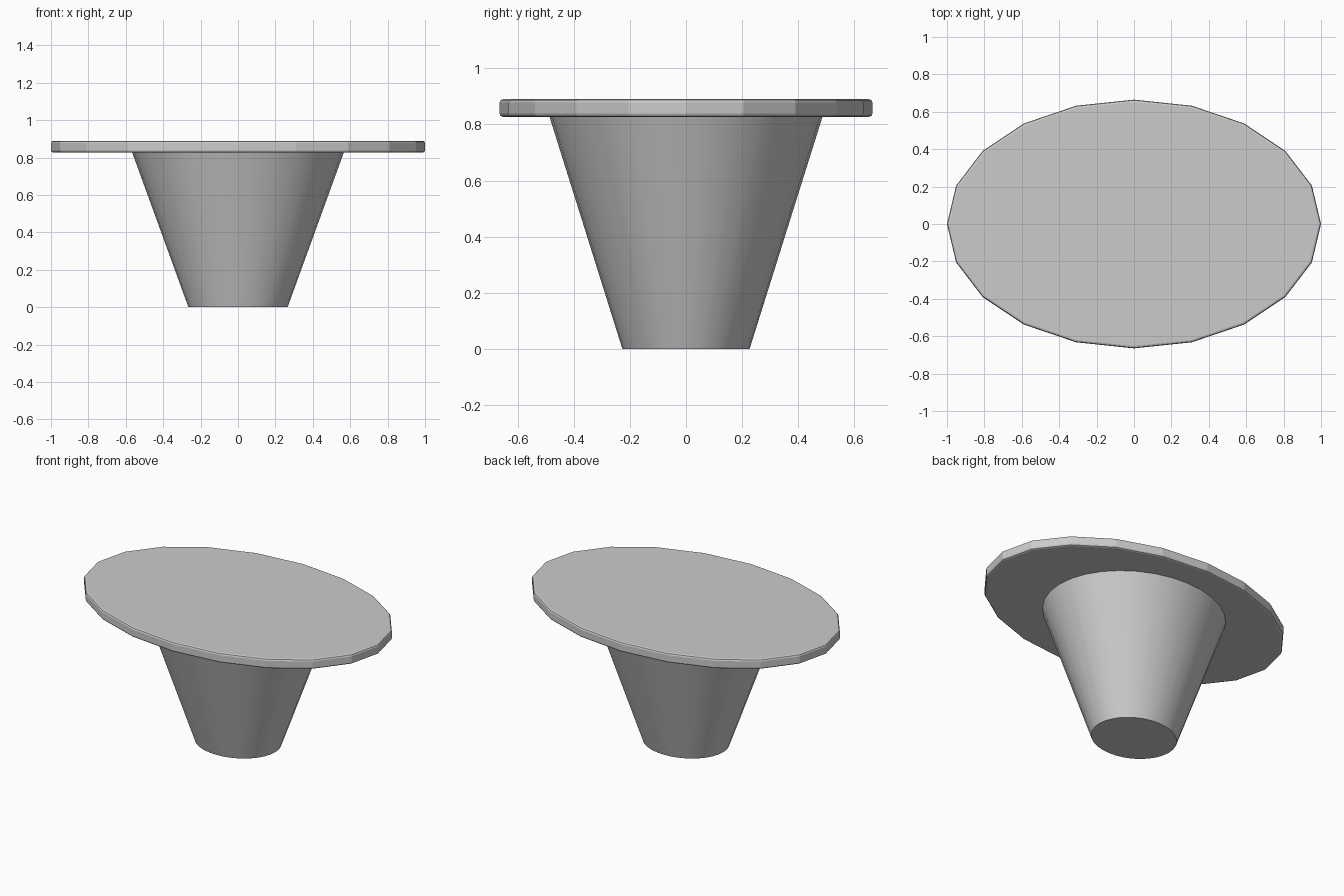
import bpy, bmesh
from math import cos, sin, tau, radians

if "Cube" in bpy.data.objects:
    bpy.data.objects.remove(bpy.data.objects["Cube"])


def elliptical_frustum(name, sides, bottom, top):
    """Each ring is (x radius, y radius, z)."""
    bm = bmesh.new()
    rings = [[bm.verts.new((rx * cos(tau * i / sides), ry * sin(tau * i / sides), z))
              for i in range(sides)] for rx, ry, z in (bottom, top)]
    low, high = rings
    for i in range(sides):
        j = (i + 1) % sides
        bm.faces.new((low[i], low[j], high[j], high[i]))
    bm.faces.new(low[::-1])
    bm.faces.new(high)
    mesh = bpy.data.meshes.new(name)
    bm.to_mesh(mesh)
    bm.free()
    obj = bpy.data.objects.new(name, mesh)
    bpy.context.collection.objects.link(obj)
    return obj


# Faceted oval table top with softened rims
table_top = elliptical_frustum("table_top", 20, (1.0, 0.665, 0.827), (1.0, 0.665, 0.89))
bevel = table_top.modifiers.new("rim_bevel", "BEVEL")
bevel.width = 0.012
bevel.segments = 2
bevel.limit_method = "ANGLE"
bevel.angle_limit = radians(45)

# Smooth tapered oval pedestal
pedestal = elliptical_frustum("pedestal", 32, (0.265, 0.227, 0.0), (0.566, 0.487, 0.828))
bpy.context.view_layer.objects.active = pedestal
pedestal.select_set(True)
bpy.ops.object.shade_smooth_by_angle(angle=radians(30))
